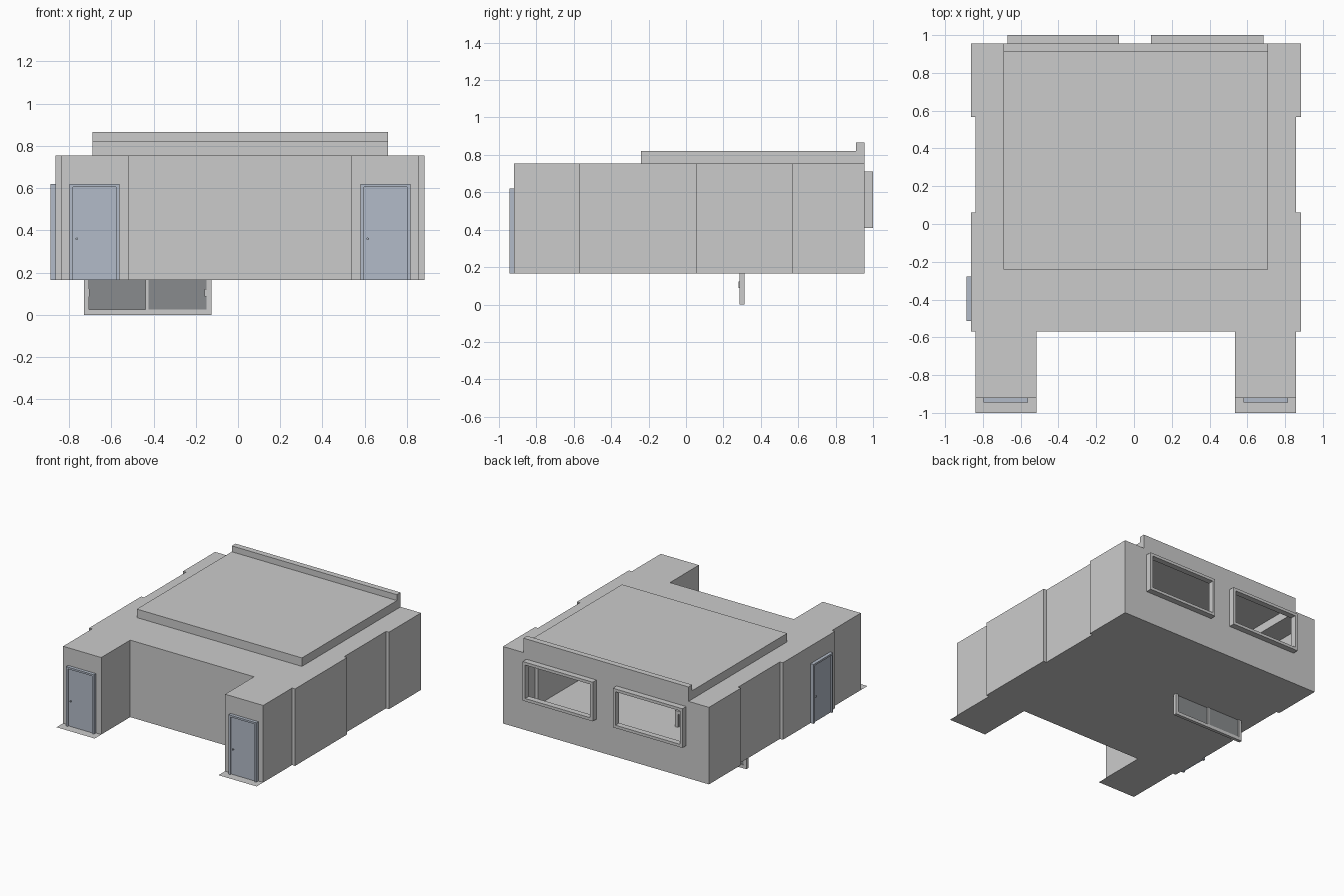
import bpy, bmesh
from math import radians
from mathutils import Matrix

if "Cube" in bpy.data.objects:
    bpy.data.objects.remove(bpy.data.objects["Cube"])

Z0, Z1, BACK = 0.165, 0.755, 0.955
CX = 0.01                       # symmetry axis of the building


def material(name, color):
    m = bpy.data.materials.new(name)
    m.diffuse_color = color
    m.use_nodes = True
    m.node_tree.nodes["Principled BSDF"].inputs["Base Color"].default_value = m.diffuse_color
    return m


DOOR = material("door_blue_grey", (0.45, 0.50, 0.58, 1))
GLASS = material("dark_glass", (0.25, 0.26, 0.27, 1))


def finish(name, bm, mat=None, xf=None):
    if xf:
        bm.transform(xf)
    me = bpy.data.meshes.new(name)
    bm.to_mesh(me)
    bm.free()
    ob = bpy.data.objects.new(name, me)
    bpy.context.collection.objects.link(ob)
    if mat:
        me.materials.append(mat)
    return ob


def box(bm, x0, x1, y0, y1, z0, z1):
    m = Matrix.Translation(((x0+x1)/2, (y0+y1)/2, (z0+z1)/2)) @ \
        Matrix.Diagonal((x1-x0, y1-y0, z1-z0, 1))
    bmesh.ops.create_cube(bm, size=1, matrix=m)


def face(bm, pts):
    return bm.faces.new([bm.verts.new(p) for p in pts])


def ring(bm, x0, x1, y0, y1, z0, z1, t):
    # rectangular frame in the xz plane, one closed solid
    outer = [(x0, z0), (x1, z0), (x1, z1), (x0, z1)]
    inner = [(x0+t, z0+t), (x1-t, z0+t), (x1-t, z1-t), (x0+t, z1-t)]
    v = [[bm.verts.new((x, y, z)) for x, z in loop]
         for loop, y in ((outer, y0), (inner, y0), (inner, y1), (outer, y1))]
    for k in range(4):
        a, b = v[k], v[(k+1) % 4]
        for i in range(4):
            j = (i+1) % 4
            bm.faces.new((a[i], a[j], b[j], b[i]))


# Half footprint (distance from axis, y), from recess to back corner
def half(front):
    return [(0.525, -0.57), (0.525, front), (0.848, front), (0.848, -0.57),
            (0.873, -0.57), (0.873, 0.06), (0.848, 0.06), (0.848, 0.567),
            (0.873, 0.567), (0.873, BACK)]


def outline(front):            # counter-clockwise, right half then left half
    h = half(front)
    return [(CX+x, y) for x, y in h] + [(CX-x, y) for x, y in reversed(h)]


# Thin outer walls, all except the back
pts = outline(-0.92)
n = len(pts)
back_i = len(half(0)) - 1
bm = bmesh.new()
for i in range(n):
    if i != back_i:
        (ax, ay), (bx, by) = pts[i], pts[(i+1) % n]
        face(bm, [(ax, ay, Z0), (bx, by, Z0), (bx, by, Z1), (ax, ay, Z1)])
bmesh.ops.remove_doubles(bm, verts=bm.verts, dist=1e-5)
finish("outer_walls", bm)

# Back wall with two window holes
wins = [(-0.67, -0.08), (0.09, 0.685)]
WZ = (0.41, 0.71)
T = 0.022
xs = [CX-0.873] + [c for a, b in wins for c in (a+T, b-T)] + [CX+0.873]
zs = [Z0, WZ[0]+T, WZ[1]-T, Z1]
bm = bmesh.new()
for i in range(5):
    for j in range(3):
        if not (j == 1 and i in (1, 3)):
            a, b, c, d = xs[i], xs[i+1], zs[j], zs[j+1]
            face(bm, [(b, BACK, c), (a, BACK, c), (a, BACK, d), (b, BACK, d)])
bmesh.ops.remove_doubles(bm, verts=bm.verts, dist=1e-5)
bmesh.ops.dissolve_limit(bm, angle_limit=0.01, verts=bm.verts, edges=bm.edges)
finish("back_wall", bm)

# Floor sheet, reaching out as a doorstep in front of both wings
bm = bmesh.new()
face(bm, [(x, y, Z0) for x, y in reversed(outline(-1.0))])
finish("floor", bm)

# Lower roof sheet, open under the raised roof
RX0, RX1, RY = -0.69, 0.71, -0.24
bm = bmesh.new()
loop = pts[:back_i+1] + [(RX1, BACK), (RX1, RY), (RX0, RY), (RX0, BACK)] + pts[back_i+1:]
face(bm, [(x, y, Z1) for x, y in loop])
finish("lower_roof", bm)

# Raised roof with rear parapet, hollow below
prof = [(RY, Z1), (RY, 0.82), (0.91, 0.82), (0.91, 0.865), (BACK, 0.865), (BACK, Z1)]
bm = bmesh.new()
for (ya, za), (yb, zb) in zip(prof, prof[1:]):
    face(bm, [(RX0, ya, za), (RX1, ya, za), (RX1, yb, zb), (RX0, yb, zb)])
face(bm, [(RX0, y, z) for y, z in prof])
face(bm, [(RX1, y, z) for y, z in reversed(prof)])
bmesh.ops.remove_doubles(bm, verts=bm.verts, dist=1e-5)
finish("raised_roof", bm)

# Back window frames
for side, (a, b) in zip(("left", "right"), wins):
    bm = bmesh.new()
    ring(bm, a, b, BACK, 1.0, WZ[0], WZ[1], T)
    bmesh.ops.recalc_face_normals(bm, faces=bm.faces)
    finish("back_window_frame_" + side, bm)

# Sliding window standing through the floor
bm = bmesh.new()
ring(bm, -0.73, -0.125, 0.287, 0.312, 0, 0.29, 0.025)
box(bm, -0.437, -0.424, 0.289, 0.310, 0.025, 0.265)
bmesh.ops.recalc_face_normals(bm, faces=bm.faces)
finish("sliding_window_frame", bm)
bm = bmesh.new()
box(bm, -0.705, -0.437, 0.302, 0.305, 0.025, 0.265)
box(bm, -0.424, -0.15, 0.294, 0.297, 0.025, 0.265)
finish("sliding_window_glass", bm, GLASS)
bm = bmesh.new()
for x in (-0.706, -0.154):
    box(bm, x-0.004, x+0.004, 0.282, 0.287, 0.088, 0.122)
finish("sliding_window_handles", bm)


# Doors: local front is -y, base at z = Z0
def door(name, xf):
    w, top = 0.118, 0.62
    bm = bmesh.new()
    for s in (-1, 1):
        a, b = sorted((s*w, s*(w-0.016)))
        box(bm, a, b, -0.025, 0, Z0, top)
    box(bm, -w+0.016, w-0.016, -0.025, 0, top-0.014, top)
    finish(name + "_frame", bm, DOOR, xf)
    bm = bmesh.new()
    box(bm, -w+0.016, w-0.016, -0.014, 0, Z0, top-0.014)
    finish(name + "_panel", bm, DOOR, xf)
    bm = bmesh.new()
    bmesh.ops.create_cone(bm, cap_ends=True, segments=12, radius1=0.006, radius2=0.006,
                          depth=0.012, matrix=Matrix.Translation((-0.084, -0.018, 0.36))
                          @ Matrix.Rotation(radians(90), 4, 'X'))
    finish(name + "_knob", bm, DOOR, xf)


door("front_left_door", Matrix.Translation((-0.679, -0.92, 0)))
door("front_right_door", Matrix.Translation((0.698, -0.92, 0)))
door("side_door", Matrix.Translation((CX-0.873, -0.395, 0)) @ Matrix.Rotation(radians(-90), 4, 'Z'))
